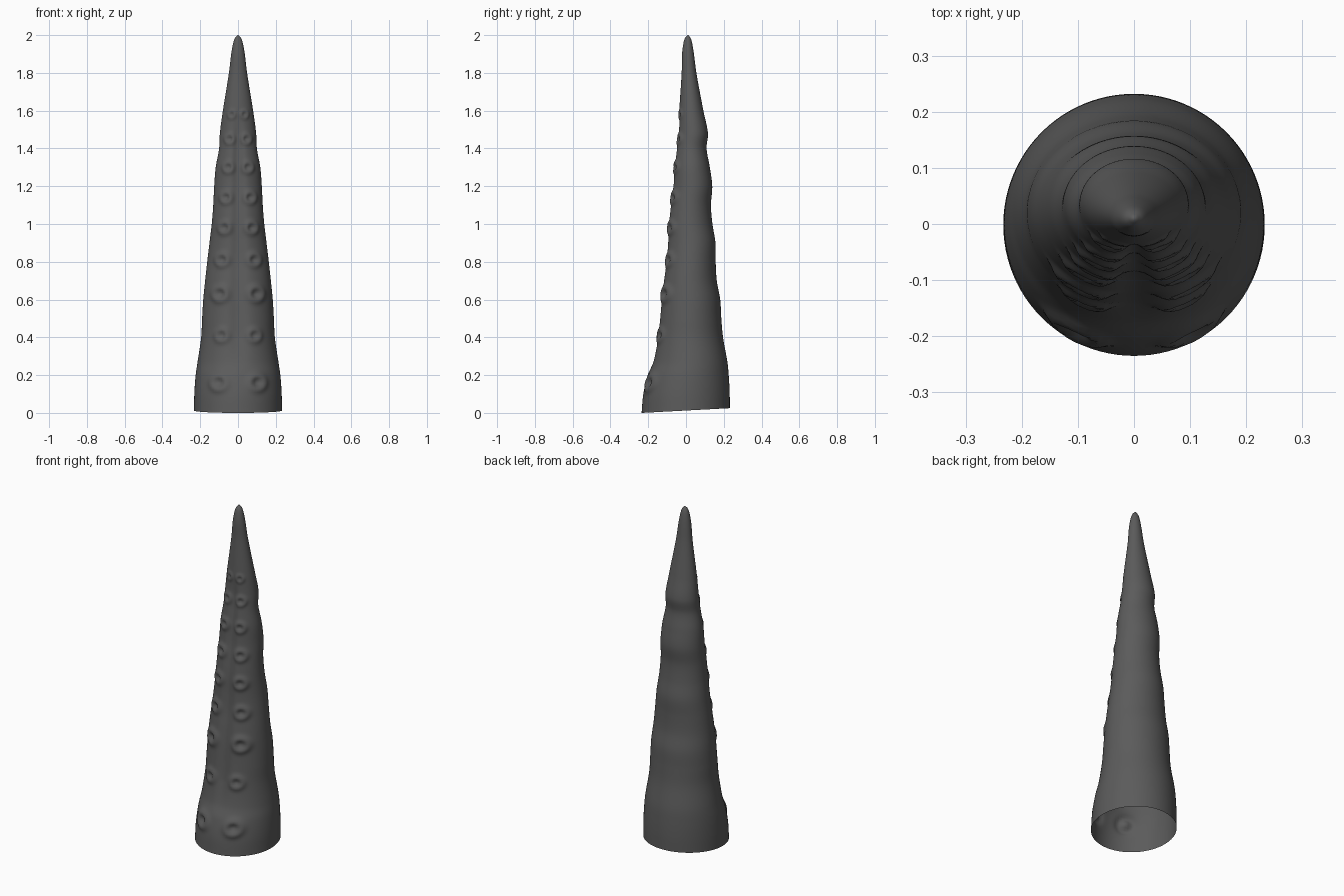
import bpy, bmesh, math

if "Cube" in bpy.data.objects:
    bpy.data.objects.remove(bpy.data.objects["Cube"])

SEGMENTS, RINGS = 96, 190

# Profile rows: height, half width, front y, back y
PROFILE = [
    (0.00, .233, -.235, .232), (0.10, .231, -.226, .231), (0.20, .224, -.203, .226),
    (0.27, .214, -.178, .219), (0.40, .195, -.157, .196), (0.50, .190, -.146, .187),
    (0.60, .184, -.137, .181), (0.70, .174, -.125, .163), (0.80, .163, -.111, .157),
    (0.90, .151, -.103, .156), (1.00, .139, -.098, .140), (1.10, .131, -.087, .132),
    (1.20, .126, -.074, .139), (1.30, .118, -.066, .126), (1.40, .100, -.054, .109),
    (1.48, .096, -.043, .116), (1.60, .080, -.036, .092), (1.80, .048, -.023, .055),
    (1.90, .036, -.021, .042), (1.96, .025, -.013, .032), (1.985, .016, -.005, .024),
    (2.00, .003, .007, .013),
]

# Suckers: height, sideways offset, radius (mirrored to both sides)
SUCKERS = [(.16, .100, .062), (.41, .085, .050), (.63, .093, .058), (.81, .083, .050),
           (.98, .070, .047), (1.14, .062, .045), (1.30, .050, .042), (1.45, .043, .038),
           (1.58, .033, .030)]


def slope(i, k):
    a, b = PROFILE[max(i - 1, 0)], PROFILE[min(i + 1, len(PROFILE) - 1)]
    return (b[k] - a[k]) / (b[0] - a[0])


def section(z):
    """Smoothly interpolated half width, front y and back y."""
    i = 0
    while i < len(PROFILE) - 2 and z > PROFILE[i + 1][0]:
        i += 1
    a, b = PROFILE[i], PROFILE[i + 1]
    h = b[0] - a[0]
    t = (z - a[0]) / h
    return [(2*t**3 - 3*t*t + 1) * a[k] + (t**3 - 2*t*t + t) * h * slope(i, k)
            + (3*t*t - 2*t**3) * b[k] + (t**3 - t*t) * h * slope(i + 1, k) for k in (1, 2, 3)]


def relief(x, z):
    """Raised sucker rims with a dimple inside."""
    total = 0
    for sz, sx, r in SUCKERS:
        d = math.hypot(abs(x) - sx, z - sz) / r
        if d < 2:
            total += r * (.20 * math.exp(-((d - .6) / .3) ** 2) - .12 * math.exp(-(d / .3) ** 2))
    return total


def point(angle, z):
    rx, front, back = section(z)
    mid = (front + back) / 2
    c, s = math.cos(angle), math.sin(angle)
    x, y = rx * c, mid + (back - front) / 2 * s
    if s < 0:
        bump = relief(x, z) * min(1, -s * 2)
        x += c * bump
        y += s * bump
        # Shallow groove between the two sucker rows
        fade = max(0, min(1, (z - .2) / .2, (1.6 - z) / .2))
        y += .016 * fade * math.exp(-(x / (.2 * rx + .004)) ** 2)
    # Slightly slanted open rim
    z += (.0125 + .0125 * y / .233) * max(0, 1 - z / .2)
    return x, y, z


# Tentacle skin, open at the base
bm = bmesh.new()
rings = []
for j in range(RINGS + 1):
    t = j / RINGS
    z = 1.999 * (1 - (1 - t) ** 1.15)
    rings.append([bm.verts.new(point(2 * math.pi * i / SEGMENTS, z)) for i in range(SEGMENTS)])
for low, high in zip(rings, rings[1:]):
    for i in range(SEGMENTS):
        n = (i + 1) % SEGMENTS
        bm.faces.new((low[i], low[n], high[n], high[i]))
tip = bm.verts.new((0, .01, 2))
for i in range(SEGMENTS):
    bm.faces.new((rings[-1][i], rings[-1][(i + 1) % SEGMENTS], tip))
for f in bm.faces:
    f.smooth = True
mesh = bpy.data.meshes.new("tentacle")
bm.to_mesh(mesh)
bm.free()

grey = bpy.data.materials.new("dark grey")
grey.diffuse_color = (.105, .105, .105, 1)
grey.use_nodes = True
grey.node_tree.nodes["Principled BSDF"].inputs["Base Color"].default_value = grey.diffuse_color
mesh.materials.append(grey)
bpy.context.collection.objects.link(bpy.data.objects.new("tentacle", mesh))
